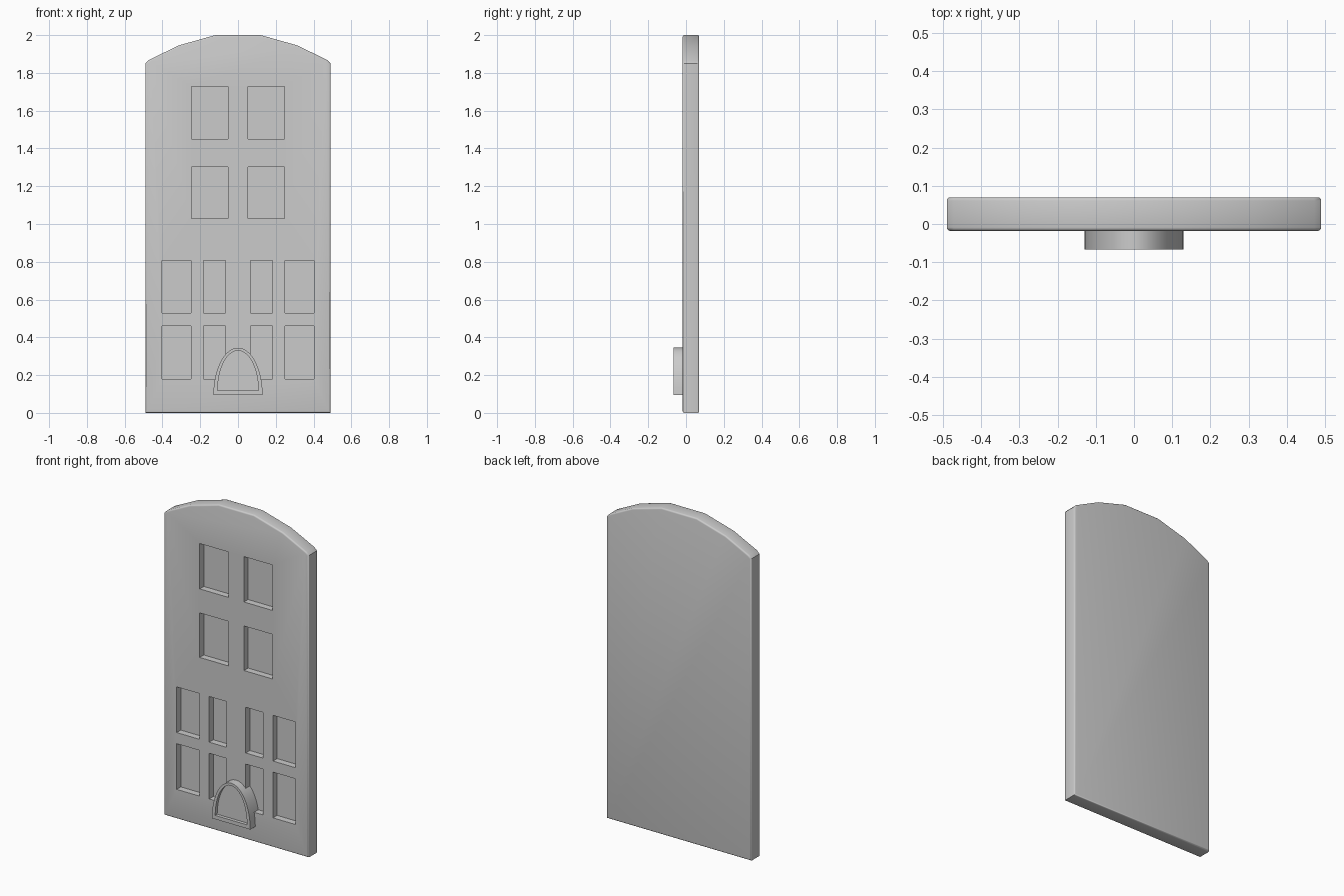
import bpy, bmesh
from math import cos, sin, pi, radians

if "Cube" in bpy.data.objects:
    bpy.data.objects.remove(bpy.data.objects["Cube"])


def prism(name, outlines, y0, y1, bevel=0.0):
    """Extrude one or more XZ outlines along y into one closed mesh."""
    bm = bmesh.new()
    for pts in outlines:
        face = bm.faces.new([bm.verts.new((x, y0, z)) for x, z in pts])
        ext = bmesh.ops.extrude_face_region(bm, geom=[face])["geom"]
        bmesh.ops.translate(bm, vec=(0, y1 - y0, 0),
                            verts=[v for v in ext if isinstance(v, bmesh.types.BMVert)])
    bmesh.ops.recalc_face_normals(bm, faces=bm.faces)
    if bevel:
        rim = [e for e in bm.edges if abs(e.verts[0].co.y - e.verts[1].co.y) < 1e-5]
        bmesh.ops.bevel(bm, geom=rim, offset=bevel, segments=3,
                        profile=0.5, affect='EDGES')
    mesh = bpy.data.meshes.new(name)
    bm.to_mesh(mesh)
    bm.free()
    obj = bpy.data.objects.new(name, mesh)
    bpy.context.collection.objects.link(obj)
    return obj


def rect(x0, x1, z0, z1):
    return [(x0, z0), (x1, z0), (x1, z1), (x0, z1)]


def arch(half_width, z0, height, n=20):
    return [(half_width * cos(pi * i / n), z0 + height * sin(pi * i / n)) for i in range(n + 1)]


def carve(obj, cutter):
    """Cut the cutter out of obj, then smooth the soft edges."""
    cutter.hide_render = True
    mod = obj.modifiers.new("recess", 'BOOLEAN')
    mod.operation = 'DIFFERENCE'
    mod.solver = 'EXACT'
    mod.object = cutter
    bpy.ops.object.select_all(action='DESELECT')
    obj.select_set(True)
    bpy.context.view_layer.objects.active = obj
    bpy.ops.object.modifier_apply(modifier=mod.name)
    bpy.data.objects.remove(cutter)
    bpy.ops.object.shade_smooth_by_angle(angle=radians(32))


# Facade slab with a faceted arched top
half = [(0.49, 0.0), (0.49, 1.85), (0.472, 1.868), (0.315, 1.945), (0.12, 2.0)]
outline = half + [(-x, z) for x, z in reversed(half)]
facade = prism("facade_wall", [outline], -0.018, 0.07, bevel=0.009)

# Recessed window panes, mirrored left and right
panes = []
for s in (-1, 1):
    for z0, z1 in ((1.03, 1.303), (1.45, 1.728)):
        panes.append(rect(*sorted((s * 0.053, s * 0.247)), z0, z1))
    for z0, z1 in ((0.18, 0.46), (0.528, 0.808)):
        for x0, x1 in ((0.065, 0.183), (0.25, 0.403)):
            panes.append(rect(*sorted((s * x0, s * x1)), z0, z1))
carve(facade, prism("window_cutter", panes, -0.1, 0.022))

# Arched door surround with a recessed panel
door = prism("arched_door", [arch(0.13, 0.095, 0.25)], -0.067, 0.024)
carve(door, prism("door_cutter", [arch(0.108, 0.118, 0.212)], -0.1, -0.047))
